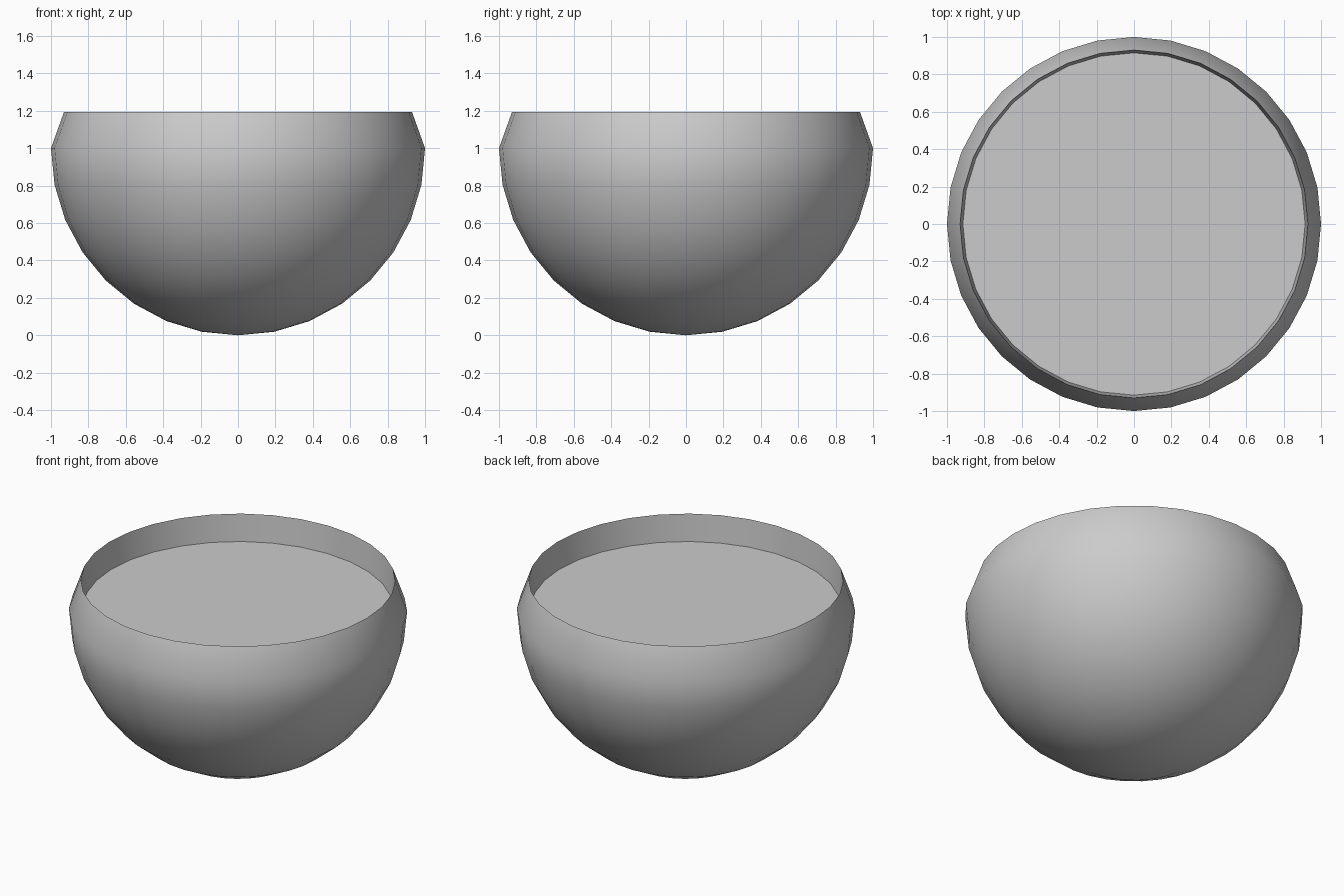
import bpy, bmesh
from math import sin, cos, pi

if "Cube" in bpy.data.objects:
    bpy.data.objects.remove(bpy.data.objects["Cube"])

SIDES = 32
RIM_R, RIM_Z = 0.93, 1.195
FILL_R, FILL_Z = 0.915, 1.02


def lathe(name, profile):
    """Spin an (r, z) profile around z and smooth it by angle."""
    bm = bmesh.new()
    verts = [bm.verts.new((r, 0, z)) for r, z in profile]
    edges = [bm.edges.new(p) for p in zip(verts, verts[1:])]
    bmesh.ops.spin(bm, geom=verts + edges, cent=(0, 0, 0), axis=(0, 0, 1),
                   angle=2 * pi, steps=SIDES)
    bmesh.ops.remove_doubles(bm, verts=bm.verts[:], dist=1e-4)
    bmesh.ops.recalc_face_normals(bm, faces=bm.faces[:])
    mesh = bpy.data.meshes.new(name)
    bm.to_mesh(mesh)
    bm.free()
    obj = bpy.data.objects.new(name, mesh)
    bpy.context.collection.objects.link(obj)
    bpy.ops.object.select_all(action='DESELECT')
    obj.select_set(True)
    bpy.context.view_layer.objects.active = obj
    bpy.ops.object.shade_smooth_by_angle(angle=0.7)
    return obj


# Half-sphere shell, tapered knife-edge rim, inner wall and flat fill surface
shell = [(sin(i * pi / 16), 1 - cos(i * pi / 16)) for i in range(9)]
lathe("bowl", shell + [(RIM_R, RIM_Z), (FILL_R, FILL_Z), (0, FILL_Z)])
